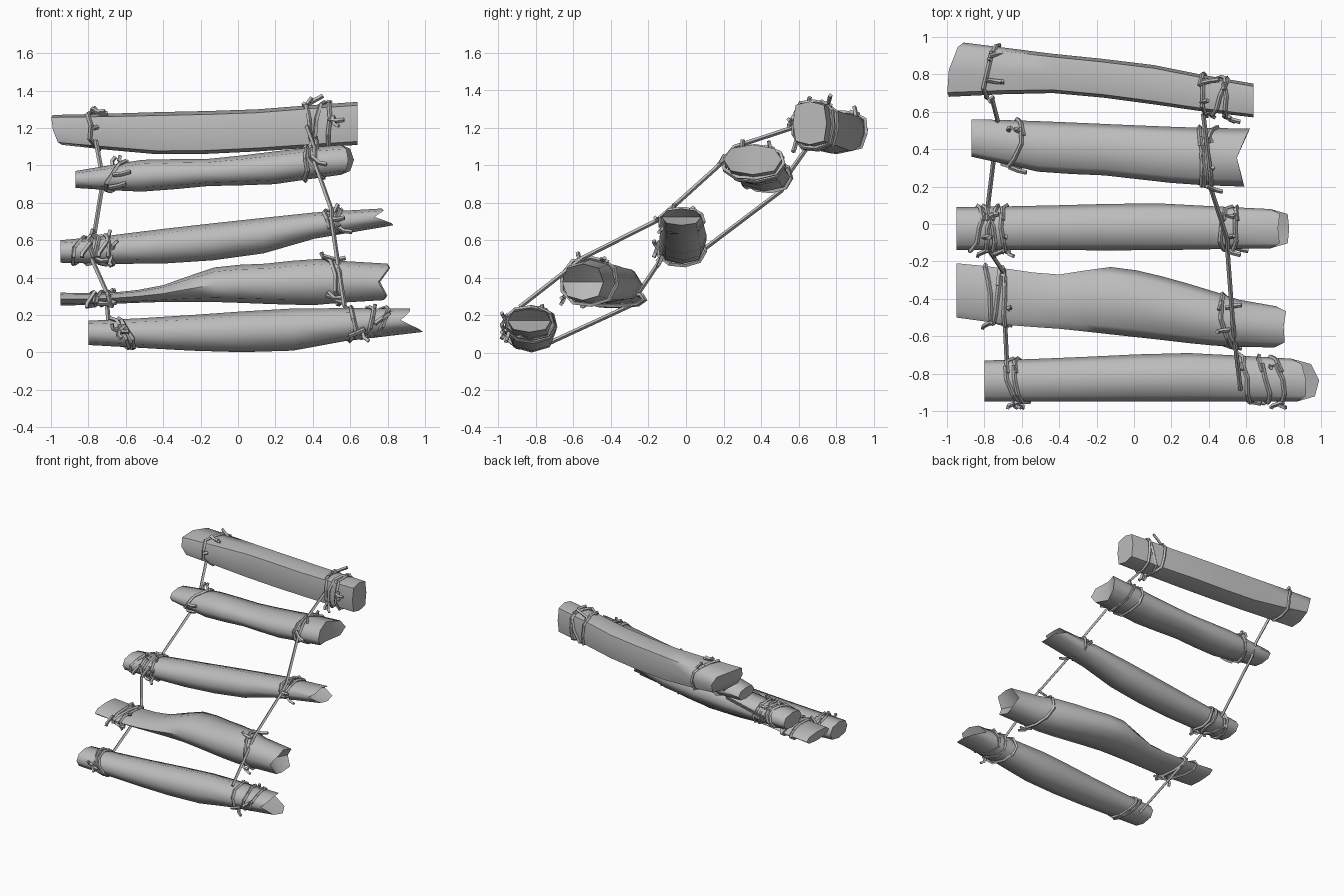
import bpy, bmesh, math, random
from mathutils import Vector

cube = bpy.data.objects.get("Cube")
if cube:
    bpy.data.objects.remove(cube)
rng = random.Random(4)

grey = bpy.data.materials.new("weathered grey")
grey.use_nodes = True
grey.diffuse_color = (0.5, 0.5, 0.5, 1)
grey.node_tree.nodes["Principled BSDF"].inputs["Base Color"].default_value = grey.diffuse_color

SIDES = 8
ROPE = 0.012


class Shape:
    """Log body: evenly spaced sections (y low, y high, z low, z high), smoothly joined."""

    def __init__(self, start, end, box, sections):
        self.start, self.end, self.box = start, end, box
        self.sections = [Vector(s) for s in sections]

    def section(self, x):
        last = len(self.sections) - 1
        u = (x - self.start) / (self.end - self.start) * last
        u = min(max(u, 0), last)
        i = min(int(u), last - 1)
        t = u - i
        a, b, c, d = (self.sections[min(max(i + k, 0), last)] for k in (-1, 0, 1, 2))
        return b + (c - a) * t / 2 + (a * 2 - b * 5 + c * 4 - d) * t**2 / 2 + (b * 3 - a - c * 3 + d) * t**3 / 2

    def point(self, x, angle, grow=0.0):
        front, back, low, high = self.section(x)
        c, s = math.cos(angle), math.sin(angle)
        k = 1 + (self.box * math.sqrt(2) - 1) * abs(math.sin(2 * angle))
        return Vector((x, (front + back) / 2 + ((back - front) / 2 + grow) * c * k,
                       (low + high) / 2 + ((high - low) / 2 + grow) * s * k))


def tip_reach(tips, angle):
    # tips: how far the up, down, back and front edges of a broken end reach
    up, down, back, front = tips
    c, s = math.cos(angle), math.sin(angle)
    return up * max(0, s) + down * max(0, -s) + back * max(0, c) + front * max(0, -c)


def build_log(name, shape, left_tips=None, right_tips=None):
    bm = bmesh.new()
    steps = 2 * (len(shape.sections) - 1)
    angles = [2 * math.pi * j / SIDES for j in range(SIDES)]
    rings = []
    for i in range(steps + 1):
        x = shape.start + (shape.end - shape.start) * i / steps
        tips = {0: right_tips, steps: left_tips}.get(i)
        ring = []
        for a in angles:
            p = shape.point(x, a)
            if tips:
                p.x += tip_reach(tips, a)
            ring.append(bm.verts.new(p))
        rings.append(ring)
    for a, b in zip(rings, rings[1:]):
        for j in range(SIDES):
            k = (j + 1) % SIDES
            bm.faces.new((a[j], a[k], b[k], b[j]))
    # end caps fan to a centre point, leaving a notch between the tips
    for ring, x in ((rings[0], shape.start), (rings[-1], shape.end)):
        front, back, low, high = shape.section(x)
        mid = bm.verts.new((x, (front + back) / 2, (low + high) / 2))
        for j in range(SIDES):
            bm.faces.new((ring[j], ring[(j + 1) % SIDES], mid))
    bmesh.ops.recalc_face_normals(bm, faces=bm.faces)
    mesh = bpy.data.meshes.new(name)
    bm.to_mesh(mesh)
    bm.free()
    mesh.materials.append(grey)
    obj = bpy.data.objects.new(name, mesh)
    bpy.context.collection.objects.link(obj)
    bpy.ops.object.select_all(action='DESELECT')
    obj.select_set(True)
    bpy.context.view_layer.objects.active = obj
    bpy.ops.object.shade_smooth_by_angle(angle=math.radians(66))


def build_rope(name, paths):
    curve = bpy.data.curves.new(name, 'CURVE')
    curve.dimensions = '3D'
    curve.bevel_depth = ROPE
    curve.bevel_resolution = 0
    curve.use_fill_caps = True
    for path in paths:
        spline = curve.splines.new('POLY')
        spline.points.add(len(path) - 1)
        spline.use_smooth = False
        for point, p in zip(spline.points, path):
            point.co = (*p, 1)
    curve.materials.append(grey)
    bpy.context.collection.objects.link(bpy.data.objects.new(name, curve))


def build_binding(name, shape, loops, tails):
    # loops: centre x, lean of the top toward +x, lean of the back toward +x
    paths = []
    for x, lean_z, lean_y in loops:
        path = []
        for j in range(11):
            a = math.radians(50 + 38 * j)
            dx = lean_z * math.sin(a) + lean_y * math.cos(a)
            p = shape.point(x + dx, a, ROPE / 2)
            p.x += rng.uniform(-ROPE, ROPE)
            path.append(p)
        paths.append(path)
    # loose rope ends on the front, top and back
    for i in range(tails):
        x = rng.choice(loops)[0] + rng.uniform(-0.03, 0.03)
        a = math.radians(rng.choice((60, 110, 170, 215)))
        p = shape.point(x, a, ROPE)
        step = Vector((rng.uniform(-0.06, 0.06), 0.02 * math.cos(a), rng.uniform(-0.07, 0.03)))
        paths.append([p - step / 2, p + step / 2, p + step + Vector((0.02, 0, 0.01))])
    build_rope(name, paths)


# Log bodies, from the lowest to the highest
bottom = Shape(-.8, .84, .75, [(-.95, -.73, .04, .17), (-.95, -.71, .01, .2),
                               (-.95, -.69, .01, .235), (-.95, -.72, .11, .235)])
second = Shape(-.95, .7, .76, [(-.5, -.21, .25, .32), (-.54, -.24, .26, .32), (-.56, -.27, .27, .36),
                               (-.59, -.23, .27, .455), (-.62, -.28, .26, .475),
                               (-.65, -.36, .255, .5), (-.66, -.44, .28, .475)])
middle = Shape(-.95, .68, .75, [(-.14, .09, .48, .6), (-.14, .1, .475, .66),
                                (-.14, .11, .53, .72), (-.13, .08, .68, .77)])
fourth = Shape(-.87, .55, .75, [(.36, .56, .88, .97), (.28, .55, .86, 1.03), (.26, .535, .89, 1.035),
                                (.22, .52, .9, 1.075), (.2, .51, .95, 1.11)])
top = Shape(-.97, .64, .84, [(.68, .97, 1.11, 1.27), (.7, .91, 1.06, 1.285),
                             (.64, .85, 1.075, 1.3), (.57, .75, 1.11, 1.34)])

build_log("bottom_log", bottom, left_tips=(.08, .15, 0, .03))
build_log("second_log", second, left_tips=(.1, .08, .06, .05))
build_log("middle_log", middle, left_tips=(.09, .15, .05, .05))
build_log("fourth_log", fourth, left_tips=(0, 0, .07, .04))
build_log("top_log", top, right_tips=(-.02, .03, .06, -.02))

# Rope bindings near both ends of every log
build_binding("bottom_right_binding", bottom, [(-.63, -.04, -.03), (-.6, -.03, -.02)], 4)
build_binding("bottom_left_binding", bottom, [(.6, 0, -.03), (.69, .02, -.03), (.76, .03, -.03)], 5)
build_binding("second_right_binding", second, [(-.78, 0, -.02), (-.73, 0, .02), (-.69, 0, 0)], 5)
build_binding("second_left_binding", second, [(.5, -.03, -.02)], 4)
build_binding("middle_right_binding", middle,
              [(-.85, .03, .03), (-.78, .02, -.03), (-.75, -.03, .03), (-.69, -.02, 0)], 9)
build_binding("middle_left_binding", middle, [(.5, -.04, .02), (.54, 0, 0)], 4)
build_binding("fourth_right_binding", fourth, [(-.65, .04, .03)], 4)
build_binding("fourth_left_binding", fourth, [(.36, 0, 0), (.41, -.04, .02)], 3)
build_binding("top_right_binding", top, [(-.76, -.02, .03)], 4)
build_binding("top_left_binding", top, [(.38, -.02, 0), (.44, .03, .03), (.49, 0, 0)], 6)

# Long ropes: (log, x, angles where the rope meets and leaves that log)
RIGHT = ((bottom, -.68, (-40,)), (second, -.7, (-60, 40)), (middle, -.78, (215, 10)),
         (fourth, -.73, (-60, 30)), (top, -.76, (205,)))
LEFT = ((bottom, .57, (115,)), (second, .53, (100,)), (middle, .5, (170, 120)),
        (fourth, .41, (180, 125)), (top, .37, (180,)))
for name, stops in (("right_side_rope", RIGHT), ("left_side_rope", LEFT)):
    build_rope(name, [[shape.point(x, math.radians(a), ROPE)
                       for shape, x, angles in stops for a in angles]])
